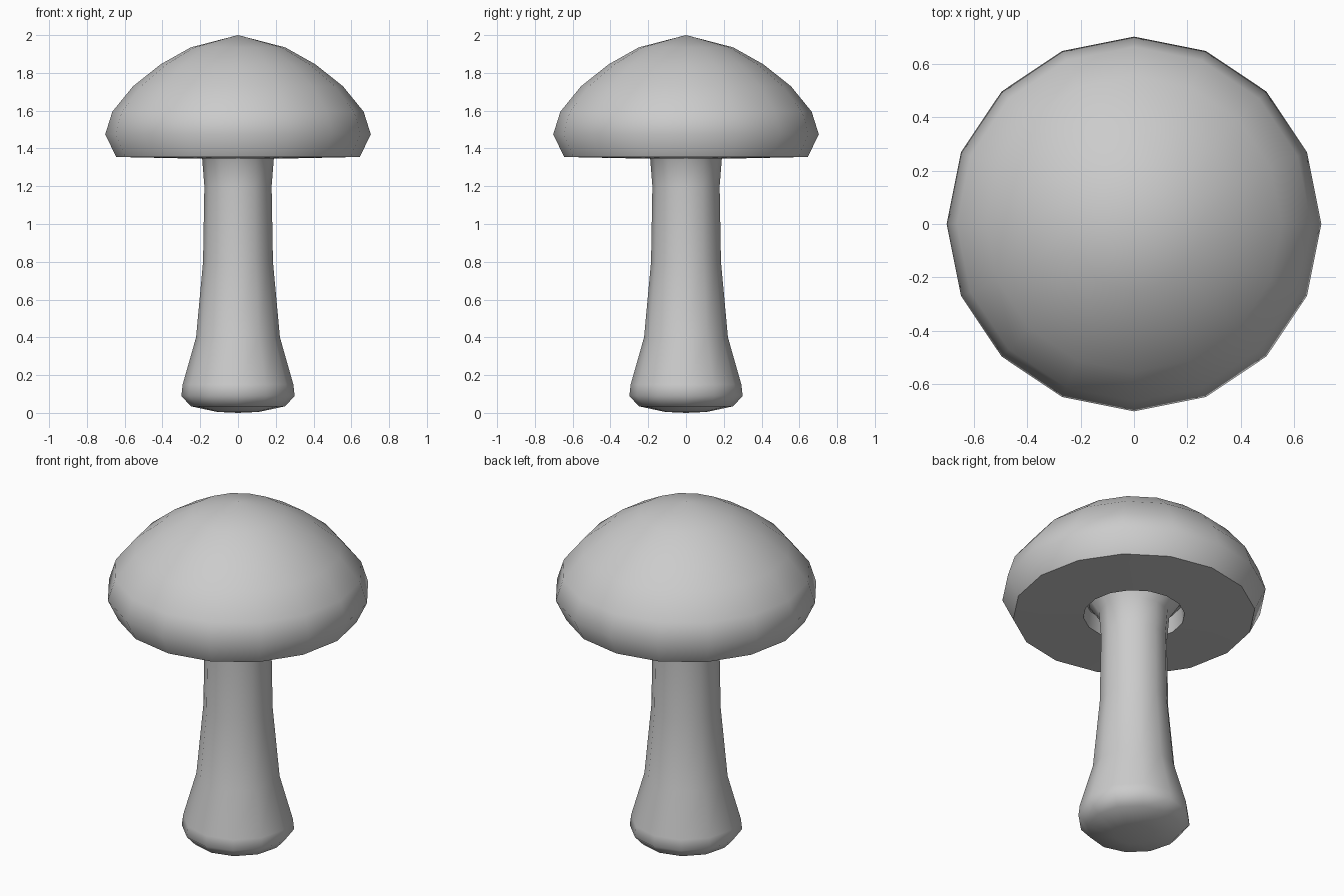
import bpy, bmesh, math

if "Cube" in bpy.data.objects:
    bpy.data.objects.remove(bpy.data.objects["Cube"])


def lathe(name, profile, sides, sharp_angle):
    """Turn an (r, z) profile around the z axis; r = 0 makes a pole."""
    bm = bmesh.new()
    rings = []
    for r, z in profile:
        if r == 0:
            rings.append([bm.verts.new((0, 0, z))] * sides)
        else:
            rings.append([bm.verts.new((r * math.cos(2 * math.pi * i / sides),
                                        r * math.sin(2 * math.pi * i / sides), z))
                          for i in range(sides)])
    for a, b in zip(rings, rings[1:]):
        for i in range(sides):
            j = (i + 1) % sides
            corners = list(dict.fromkeys((a[i], a[j], b[j], b[i])))
            bm.faces.new(corners)
    bmesh.ops.recalc_face_normals(bm, faces=bm.faces)
    mesh = bpy.data.meshes.new(name)
    bm.to_mesh(mesh)
    bm.free()
    obj = bpy.data.objects.new(name, mesh)
    bpy.context.collection.objects.link(obj)
    bpy.ops.object.select_all(action='DESELECT')
    obj.select_set(True)
    bpy.context.view_layer.objects.active = obj
    bpy.ops.object.shade_smooth_by_angle(angle=math.radians(sharp_angle))
    return obj


# Domed cap with a flat underside and a shallow socket for the stem
lathe("mushroom_cap", [
    (0, 2.0), (0.25, 1.935), (0.41, 1.845), (0.555, 1.73), (0.665, 1.595),
    (0.703, 1.475), (0.645, 1.355), (0.27, 1.347), (0.26, 1.44), (0, 1.44),
], 16, 52)

# Stem with a swollen foot, flaring slightly inside the socket
lathe("mushroom_stem", [
    (0, 0.0), (0.11, 0.005), (0.25, 0.035), (0.3, 0.09), (0.293, 0.15),
    (0.222, 0.4), (0.185, 0.8), (0.178, 1.2), (0.19, 1.35), (0.25, 1.44),
    (0, 1.45),
], 12, 60)
